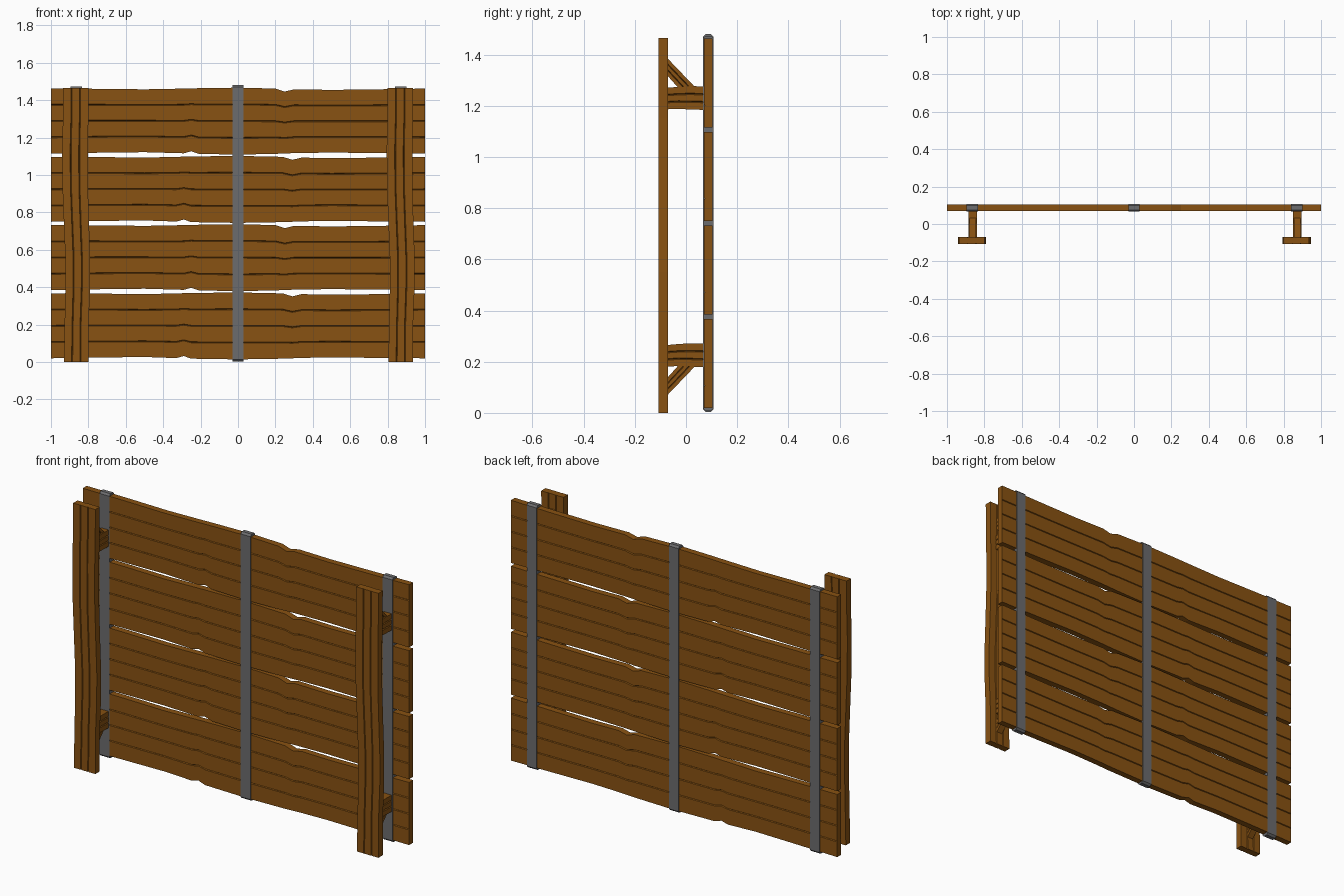
import bpy, bmesh

if "Cube" in bpy.data.objects:
    bpy.data.objects.remove(bpy.data.objects["Cube"])


def material(name, rgb):
    m = bpy.data.materials.new(name)
    m.diffuse_color = (*rgb, 1)
    m.use_nodes = True
    m.node_tree.nodes["Principled BSDF"].inputs["Base Color"].default_value = m.diffuse_color
    return m


WOOD = material("wood", (0.25, 0.085, 0.006))
IRON = material("iron", (0.15, 0.15, 0.155))


def finish(name, bm, mat):
    bmesh.ops.recalc_face_normals(bm, faces=bm.faces)
    me = bpy.data.meshes.new(name)
    bm.to_mesh(me)
    bm.free()
    me.materials.append(mat)
    ob = bpy.data.objects.new(name, me)
    bpy.context.collection.objects.link(ob)
    return ob


def plank(name, stations, half, grooves, place, gw=0.003, gd=0.005):
    """Loft a grooved section; stations are (along, low, high), place maps to xyz."""
    bm = bmesh.new()
    rings = []
    for t, lo, hi in stations:
        side = [(lo, half)]
        for i in range(1, grooves + 1):
            c = lo + (hi - lo) * i / (grooves + 1)
            side += [(c - gw, half), (c, half - gd), (c + gw, half)]
        side.append((hi, half))
        section = side + [(w, -d) for w, d in reversed(side)]
        rings.append([bm.verts.new(place(t, w, d)) for w, d in section])
    n = len(rings[0])
    for a, b in zip(rings, rings[1:]):
        for i in range(n):
            j = (i + 1) % n
            bm.faces.new((a[i], a[j], b[j], b[i]))
    caps = [bm.faces.new(rings[0]), bm.faces.new(rings[-1])]
    bmesh.ops.triangulate(bm, faces=caps)
    return finish(name, bm, WOOD)


# Four wavy horizontal boards, each with a chipped top and bottom edge
edge = [(-1, .020, .367), (-.75, .024, .366), (-.5, .027, .363), (-.29, .021, .367),
        (-.25, .032, .368), (-.21, .018, .369), (0, .014, .372), (.2, .018, .367),
        (.25, .020, .351), (.3, .022, .363), (.5, .025, .360), (.75, .022, .363),
        (1, .020, .367)]
for k in range(4):
    # alternate boards carry their chips slightly further out
    s = 0.08 if k in (0, 2) else 0
    st = []
    for x, lo, hi in edge:
        shift = 0
        if k % 2 == 0 and 0.2 <= abs(x) <= 0.3:
            shift = s * 0.5 if x > 0 else -s * 0.5
        st.append((x + shift, lo + 0.365 * k, hi + 0.365 * k))
    plank(f"board_{k + 1}", st, 0.0175, 3, lambda t, w, d: (t, 0.087 + d, w))

# Metal straps around the boards, with chamfered ends
for name, x, z0, z1 in (("strap_left", -.865, .008, 1.473), ("strap_middle", 0, .004, 1.48),
                        ("strap_right", .87, .008, 1.473)):
    bm = bmesh.new()
    y0, y1, c = 0.066, 0.108, 0.01
    prof = [(y0, z0 + c), (y0 + c, z0), (y1 - c, z0), (y1, z0 + c),
            (y1, z1 - c), (y1 - c, z1), (y0 + c, z1), (y0, z1 - c)]
    f = bm.faces.new([bm.verts.new((x - .03, y, z)) for y, z in prof])
    ext = bmesh.ops.extrude_face_region(bm, geom=[f])["geom"]
    bmesh.ops.translate(bm, vec=(.06, 0, 0),
                        verts=[v for v in ext if isinstance(v, bmesh.types.BMVert)])
    finish(name, bm, IRON)

# Post sway: (height, left edge, right edge) relative to the post centre
sway = [(0, -.066, .066), (.2, -.062, .066), (.4, -.058, .074), (.55, -.058, .075),
        (.75, -.066, .068), (.95, -.074, .062), (1.15, -.075, .062), (1.3, -.071, .065),
        (1.465, -.070, .066)]

for side, cx in (("left", -.865), ("right", .87)):
    # Upright post
    plank(f"post_{side}", sway, 0.019, 2,
          lambda t, w, d: (cx + w, -0.0885 + d, t))
    for level, z, sgn in (("lower", .225, -1), ("upper", 1.23, 1)):
        # Short arm joining post to boards
        arm = [(-.075, -.044, .040), (-.03, -.042, .044), (.02, -.045, .047), (.072, -.046, .045)]
        plank(f"arm_{level}_{side}", arm, 0.023, 2,
              lambda t, w, d: (cx + 0.003 + d, t, z + w))
        # Diagonal brace, cut flush against post and arm
        plank(f"brace_{level}_{side}", [(0, 0, 1), (1, 0, 1)], 0.018, 2,
              lambda t, w, d: (cx + 0.003 + d,
                               -.072 + t * (.042 + .068 * w),
                               z + sgn * (.04 + (1 - t) * (.047 + .068 * w))),
              gw=0.04, gd=0.004)
